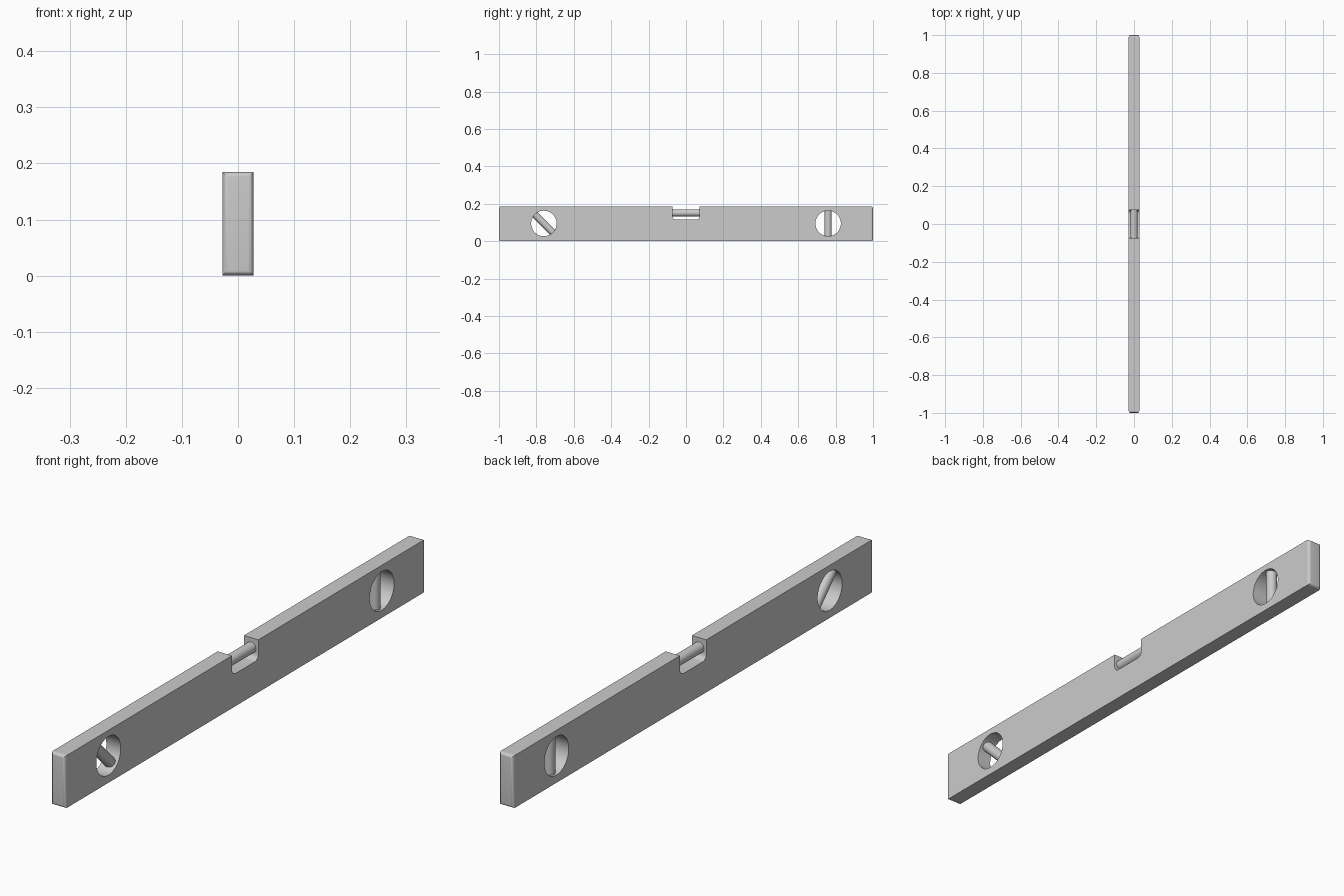
import bpy, bmesh, math
from mathutils import Matrix, Vector

if "Cube" in bpy.data.objects:
    bpy.data.objects.remove(bpy.data.objects["Cube"])

HALF_W, HEIGHT, BODY_END = 0.028, 0.185, 0.984
HOLE_Y, HOLE_Z, HOLE_R = 0.76, 0.095, 0.068


def finish(bm, name):
    bmesh.ops.recalc_face_normals(bm, faces=bm.faces)
    me = bpy.data.meshes.new(name)
    bm.to_mesh(me)
    bm.free()
    ob = bpy.data.objects.new(name, me)
    bpy.context.collection.objects.link(ob)
    return ob


def smooth(ob, angle=35):
    bpy.ops.object.select_all(action='DESELECT')
    ob.select_set(True)
    bpy.context.view_layer.objects.active = ob
    bpy.ops.object.shade_smooth_by_angle(angle=math.radians(angle))


def box(name, lo, hi):
    bm = bmesh.new()
    lo, hi = Vector(lo), Vector(hi)
    size = hi - lo
    bmesh.ops.create_cube(bm, size=1, matrix=Matrix.Translation((lo + hi) / 2)
                          @ Matrix.Diagonal((*size, 1)))
    return bm


def rod(name, centre, axis, radius, length, segments=32):
    bm = bmesh.new()
    rot = Vector(axis).to_track_quat('Z', 'Y').to_matrix().to_4x4()
    bmesh.ops.create_cone(bm, cap_ends=True, segments=segments, radius1=radius,
                          radius2=radius, depth=length,
                          matrix=Matrix.Translation(centre) @ rot)
    return finish(bm, name)


# Body bar
body = finish(box("body", (-HALF_W, -BODY_END, 0), (HALF_W, BODY_END, HEIGHT)), "body")

# Cutters: two round windows and a top notch with rounded lower corners
cutters = [rod("window_cutter", (0, s * HOLE_Y, HOLE_Z), (1, 0, 0), HOLE_R, 0.2, 64)
           for s in (-1, 1)]
bm = box("notch_cutter", (-0.1, -0.073, 0.115), (0.1, 0.073, 0.3))
low = [e for e in bm.edges if all(v.co.z < 0.2 for v in e.verts)
       and abs(e.verts[0].co.y - e.verts[1].co.y) < 1e-4]
bmesh.ops.bevel(bm, geom=low, offset=0.02, segments=6, profile=0.5, affect='EDGES')
cutters.append(finish(bm, "notch_cutter"))

bpy.context.view_layer.objects.active = body
for c in cutters:
    c.hide_render = True
    mod = body.modifiers.new("cut", 'BOOLEAN')
    mod.operation, mod.solver, mod.object = 'DIFFERENCE', 'EXACT', c
    bpy.ops.object.modifier_apply(modifier=mod.name)
for c in cutters:
    bpy.data.objects.remove(c)
smooth(body)

# End caps with rounded outer edges
for s, name in ((-1, "front_end_cap"), (1, "back_end_cap")):
    y0, y1 = sorted((s * BODY_END, s))
    bm = box(name, (-HALF_W, y0, 0), (HALF_W, y1, HEIGHT))
    outer = [e for e in bm.edges if all(abs(v.co.y) > 0.995 for v in e.verts)]
    bmesh.ops.bevel(bm, geom=outer, offset=0.01, segments=5, profile=0.5, affect='EDGES')
    smooth(finish(bm, name))

# Bubble vials: level, plumb and 45 degree
smooth(rod("level_vial", (0, 0, 0.151), (0, 1, 0), 0.019, 0.15))
smooth(rod("plumb_vial", (0, HOLE_Y, HOLE_Z), (0, 0, 1), 0.019, 2 * HOLE_R))
smooth(rod("diagonal_vial", (0, -HOLE_Y, HOLE_Z), (0, 1, -1), 0.019, 2 * HOLE_R))
